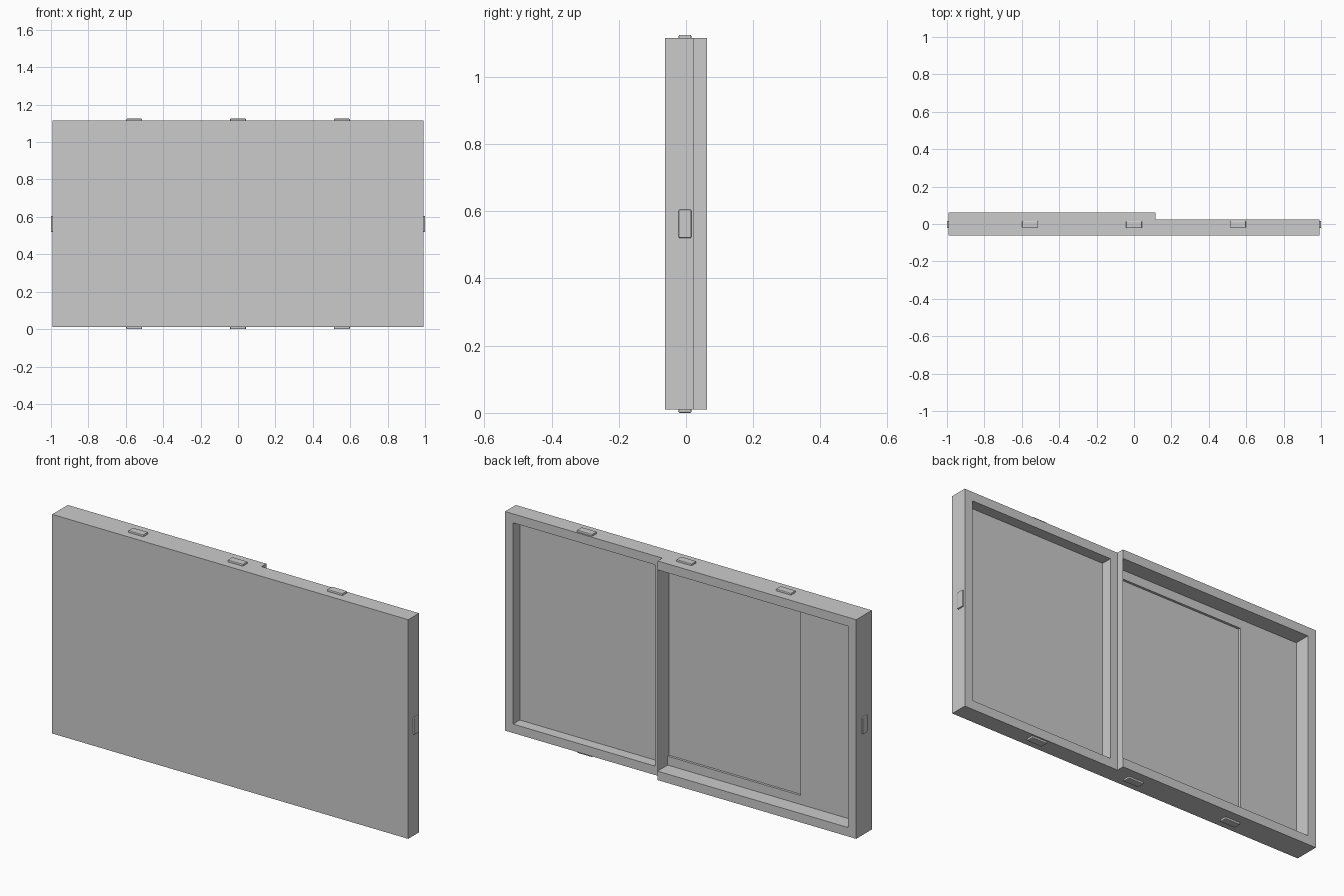
import bpy, bmesh
from mathutils import Vector

old = bpy.data.objects.get("Cube")
if old:
    bpy.data.objects.remove(old, do_unlink=True)

grey = bpy.data.materials.new("plain grey")
grey.use_nodes = True
grey.diffuse_color = (0.6, 0.6, 0.6, 1)
grey.node_tree.nodes["Principled BSDF"].inputs["Base Color"].default_value = grey.diffuse_color


def finish(name, bm):
    bmesh.ops.recalc_face_normals(bm, faces=bm.faces)
    mesh = bpy.data.meshes.new(name)
    bm.to_mesh(mesh)
    bm.free()
    mesh.materials.append(grey)
    obj = bpy.data.objects.new(name, mesh)
    bpy.context.collection.objects.link(obj)
    return obj


def box(name, lo, hi):
    lo, hi = Vector(lo), Vector(hi)
    bm = bmesh.new()
    bmesh.ops.create_cube(bm, size=1)
    for v in bm.verts:
        v.co = (lo + hi) / 2 + v.co * (hi - lo)
    return finish(name, bm)


# Main sizes
W, BOTTOM, TOP = 0.993, 0.01, 1.115
FRONT, THIN, THICK = -0.062, 0.024, 0.062
STEP, RIM = 0.115, 0.045
FLOOR, DEEP = -0.018, -0.03
MID = (BOTTOM + TOP) / 2

# Stepped panel body, extruded upwards from its plan outline
bm = bmesh.new()
plan = [(-W, FRONT), (W, FRONT), (W, THIN), (STEP, THIN), (STEP, THICK), (-W, THICK)]
face = bm.faces.new([bm.verts.new((x, y, BOTTOM)) for x, y in plan])
ext = bmesh.ops.extrude_face_region(bm, geom=[face])
bmesh.ops.translate(bm, vec=(0, 0, TOP - BOTTOM),
                    verts=[v for v in ext["geom"] if isinstance(v, bmesh.types.BMVert)])
body = finish("panel_body", bm)

# Pockets in the back: thin side, thick side, and the shallow recess in the thick side
low, high = BOTTOM + RIM, TOP - RIM
cutters = [
    box("thin_pocket_cutter", (STEP + 0.04, DEEP, low), (W - RIM, 0.2, high)),
    box("thick_pocket_cutter", (RIM - W, FLOOR, low), (STEP, 0.2, high)),
    box("recess_cutter", (-0.626, DEEP, low + 0.045), (STEP, FLOOR + 0.01, high - 0.045)),
]
bpy.context.view_layer.objects.active = body
for cutter in cutters:
    cutter.hide_render = True
    mod = body.modifiers.new(cutter.name, "BOOLEAN")
    mod.operation, mod.solver, mod.object = "DIFFERENCE", "EXACT", cutter
    bpy.ops.object.modifier_apply(modifier=mod.name)
    bpy.data.objects.remove(cutter, do_unlink=True)


# Small rounded tabs around the edge
def tab(name, centre, size):
    half = Vector(size) / 2
    obj = box(name, Vector(centre) - half, Vector(centre) + half)
    bevel = obj.modifiers.new("soft_edges", "BEVEL")
    bevel.width, bevel.segments = 0.004, 2


TAB_Y = -0.003
for side, z in (("top", TOP), ("bottom", BOTTOM)):
    for i, x in enumerate((-0.555, 0, 0.555)):
        tab(f"{side}_tab_{i + 1}", (x, TAB_Y, z), (0.085, 0.038, 0.02))
for side, x in (("left", W), ("right", -W)):
    tab(f"{side}_tab", (x, TAB_Y, MID), (0.014, 0.038, 0.085))
